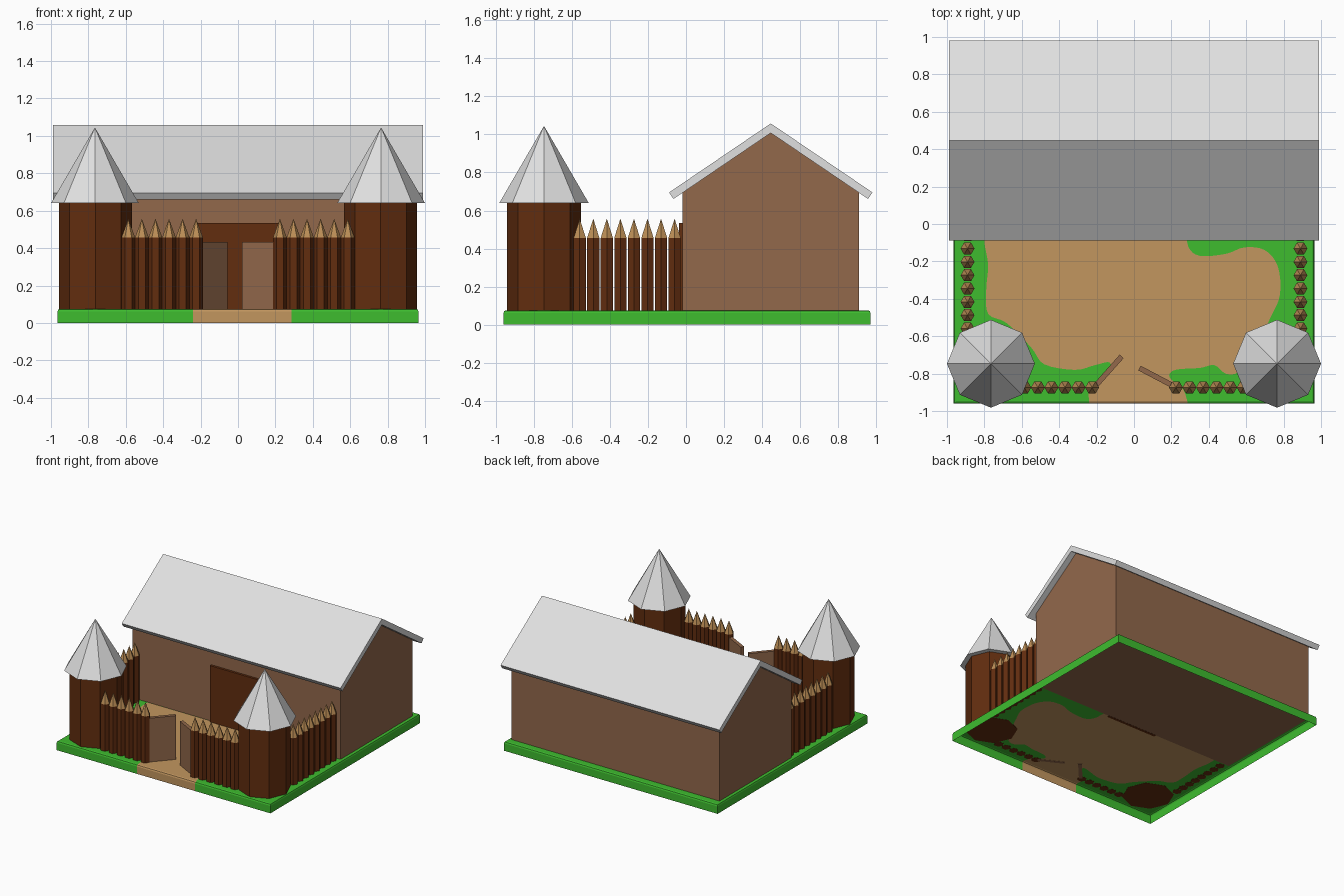
import bpy, bmesh, math
from mathutils import Vector

if "Cube" in bpy.data.objects:
    bpy.data.objects.remove(bpy.data.objects["Cube"])


def material(name, r, g, b):
    lin = lambda c: ((c / 255 + 0.055) / 1.055) ** 2.4
    m = bpy.data.materials.new(name)
    m.diffuse_color = (lin(r), lin(g), lin(b), 1)
    m.use_nodes = True
    m.node_tree.nodes["Principled BSDF"].inputs["Base Color"].default_value = m.diffuse_color
    return m


GRASS = material("grass green", 62, 188, 47)
DIRT = material("dirt tan", 194, 150, 95)
LOG = material("dark log brown", 98, 45, 15)
TIP = material("cut wood tan", 188, 142, 86)
WALL = material("wall brown", 146, 104, 75)
ROOF = material("roof grey", 224, 224, 224)
GROUND = 0.075


def finish(name, bm, *mats):
    me = bpy.data.meshes.new(name)
    bm.to_mesh(me)
    bm.free()
    for m in mats:
        me.materials.append(m)
    ob = bpy.data.objects.new(name, me)
    bpy.context.collection.objects.link(ob)
    return ob


def prism(name, pts, axis, lo, hi, mat):
    """Extrude a 2D outline along x (outline is y,z) or z (outline is x,y)."""
    place = {"x": lambda p, t: (t, p[0], p[1]), "z": lambda p, t: (p[0], p[1], t)}[axis]
    bm = bmesh.new()
    f = bm.faces.new([bm.verts.new(place(p, lo)) for p in pts])
    ext = bmesh.ops.extrude_face_region(bm, geom=[f], use_keep_orig=True)
    vs = [v for v in ext["geom"] if isinstance(v, bmesh.types.BMVert)]
    bmesh.ops.translate(bm, verts=vs, vec=Vector(place((0, 0), hi - lo)))
    bmesh.ops.recalc_face_normals(bm, faces=bm.faces)
    return finish(name, bm, mat)


def ring(cx, cy, r, n):
    return [(cx + r * math.cos(2 * math.pi * i / n), cy + r * math.sin(2 * math.pi * i / n))
            for i in range(n)]


def spire(name, cx, cy, r, n, lo, hi, mat):
    bm = bmesh.new()
    base = [bm.verts.new((x, y, lo)) for x, y in ring(cx, cy, r, n)]
    tip = bm.verts.new((cx, cy, hi))
    bm.faces.new(base[::-1])
    for i in range(n):
        bm.faces.new((base[i], base[(i + 1) % n], tip))
    return finish(name, bm, mat)


def smooth_path(pts, steps=4):
    """Catmull-Rom curve through the points."""
    P = [Vector(p) for p in pts]
    P = [P[0]] + P + [P[-1]]
    out = []
    for a, b, c, d in zip(P, P[1:], P[2:], P[3:]):
        for k in range(steps):
            t = k / steps
            out.append(0.5 * (2 * b + (c - a) * t + (2 * a - 5 * b + 4 * c - d) * t * t
                              + (3 * b - a - 3 * c + d) * t ** 3))
    return out + [P[-1]]


# Ground: a dirt yard and surrounding grass sharing one outline, with an open skirt
X, Y0, Y1 = 0.952, -0.947, 0.958
left = smooth_path([(-0.24, Y0), (-0.235, -0.87), (-0.14, -0.8), (-0.13, -0.74), (-0.21, -0.755),
                    (-0.315, -0.78), (-0.48, -0.75), (-0.55, -0.66), (-0.68, -0.53), (-0.78, -0.48),
                    (-0.79, -0.35), (-0.78, -0.22), (-0.80, -0.1), (-0.80, -0.02)])
right = smooth_path([(0.285, Y0), (0.26, -0.88), (0.19, -0.82), (0.22, -0.78), (0.35, -0.77),
                     (0.43, -0.755), (0.49, -0.8), (0.56, -0.79), (0.64, -0.68), (0.73, -0.5),
                     (0.78, -0.38), (0.77, -0.23), (0.70, -0.14), (0.59, -0.125), (0.49, -0.16),
                     (0.35, -0.17), (0.29, -0.12), (0.28, -0.02)])
bm = bmesh.new()
edge_line = [bm.verts.new((p.x, p.y, GROUND)) for p in left + right[::-1]]
rect = [bm.verts.new((x, y, GROUND)) for x, y in [(X, Y0), (X, Y1), (-X, Y1), (-X, Y0)]]
bm.faces.new(edge_line[::-1]).material_index = 1
bm.faces.new(rect + edge_line)
bmesh.ops.recalc_face_normals(bm, faces=bm.faces)
rim = [e for e in bm.edges if e.is_boundary]
for out, z in [(0.009, 0.071), (0.004, 0.06), (0.0, 0.0)]:
    ext = bmesh.ops.extrude_edge_only(bm, edges=rim)["geom"]
    for v in ext:
        if isinstance(v, bmesh.types.BMVert):
            if abs(v.co.x) > 0.9:
                v.co.x += math.copysign(out, v.co.x)
            if v.co.y < -0.9:
                v.co.y -= out
            elif v.co.y > 0.9:
                v.co.y += out
            v.co.z = z
    rim = [e for e in ext if isinstance(e, bmesh.types.BMEdge)]
    for f in {f for e in rim for f in e.link_faces}:
        c = f.calc_center_median()
        f.material_index = int(abs(c.x - 0.0225) < 0.1 and c.y < -0.9)
bmesh.ops.recalc_face_normals(bm, faces=bm.faces)
if max(bm.faces, key=lambda f: f.calc_area()).normal.z < 0:
    bmesh.ops.reverse_faces(bm, faces=bm.faces)
bmesh.ops.triangulate(bm, faces=[f for f in bm.faces if len(f.verts) > 4])
finish("ground", bm, GRASS, DIRT)

# Hall: gabled walls, roof and door
RY, SLOPE = 0.446, 0.677
wall_z = 1.008 - SLOPE * 0.465
prism("hall_walls", [(RY - 0.465, GROUND - 0.001), (RY + 0.465, GROUND - 0.001), (RY + 0.465, wall_z),
                     (RY, 1.008), (RY - 0.465, wall_z)], "x", -0.94, 0.94, WALL)
prism("hall_roof", [(RY - 0.535, 0.695), (RY, 1.058), (RY + 0.535, 0.695),
                    (RY + 0.512, 0.661), (RY, 1.008), (RY - 0.512, 0.661)], "x", -0.988, 0.988, ROOF)
prism("hall_door", [(-0.038, GROUND - 0.002), (-0.015, GROUND - 0.002), (-0.015, 0.535), (-0.038, 0.535)],
      "x", -0.228, 0.228, LOG)


# Palisade logs with pointed tips
def log(x, y):
    prism("palisade_log", ring(x, y, 0.037, 6), "z", GROUND - 0.001, 0.456, LOG)
    spire("palisade_tip", x, y, 0.037, 6, 0.456, 0.557, TIP)


for s, name in [(-1, "left"), (1, "right")]:
    # Corner towers
    prism(name + "_tower", ring(s * 0.763, -0.747, 0.195, 8), "z", GROUND - 0.001, 0.64, LOG)
    spire(name + "_tower_roof", s * 0.765, -0.747, 0.235, 8, 0.64, 1.045, ROOF)
    for i in range(6):
        log(s * (0.224 + 0.0725 * i), -0.874)
    for i in range(8):
        log(s * 0.89, -0.06 - 0.0713 * i)


# Open gate leaves
def gate(name, a, b):
    a, b = Vector(a), Vector(b)
    d = (b - a).normalized() * 0.014
    n = Vector((-d.y, d.x))
    prism(name, [a - n, b - n, b + n, a + n], "z", GROUND - 0.001, 0.432, WALL)


gate("left_gate", (-0.212, -0.872), (-0.066, -0.708))
gate("right_gate", (0.215, -0.868), (0.029, -0.77))
